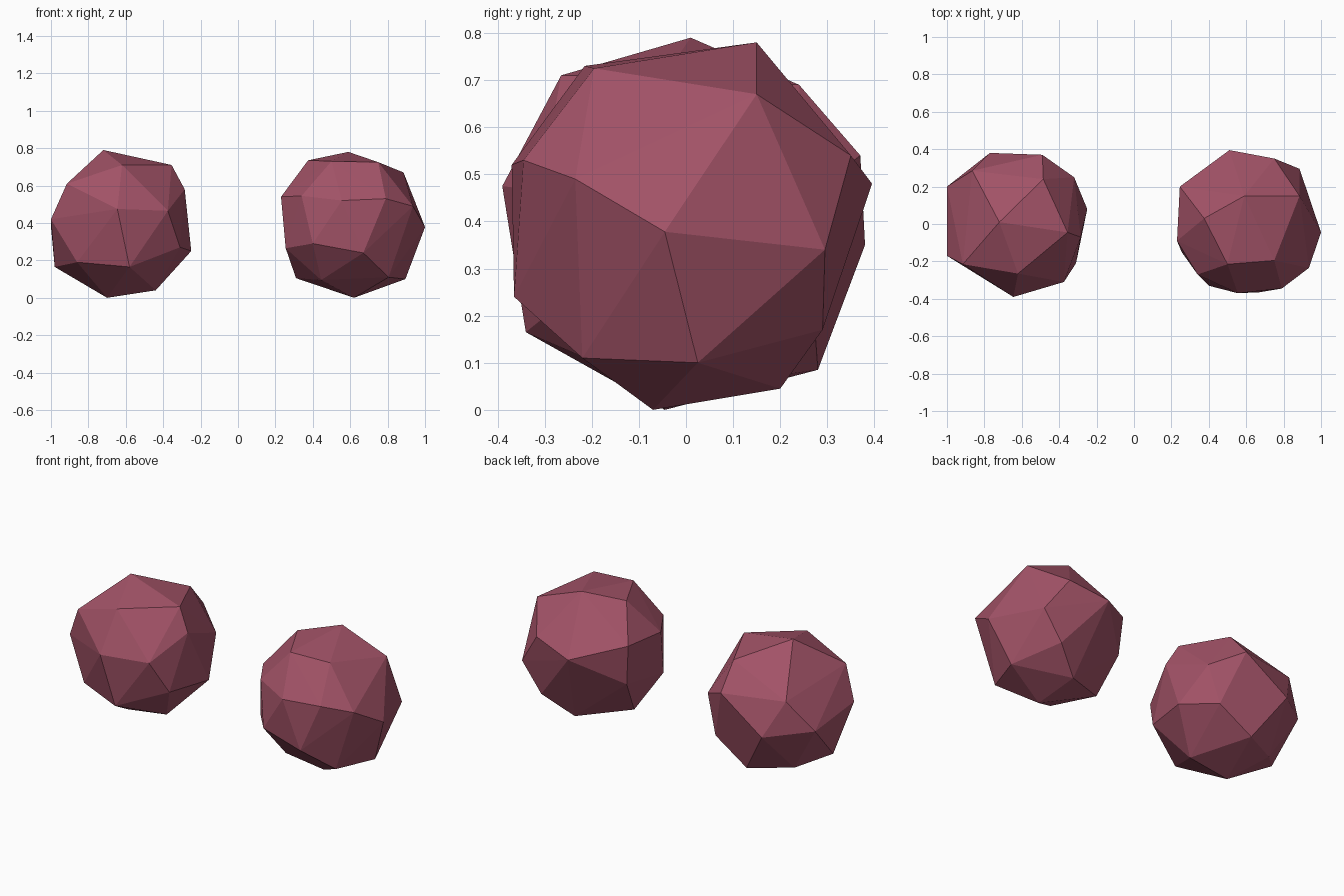
import bpy, bmesh

mat = bpy.data.materials.new("dusty rose")
mat.diffuse_color = (0.36, 0.085, 0.135, 1)

# Corner points of each rough-cut ball; the faces come from the convex hull
left_corners = [
    (-.72, .01, .79), (-.355, -.045, .71), (-.62, -.265, .71), (-.485, .24, .69),
    (-.645, -.39, .475), (-.375, -.31, .465), (-.285, -.07, .58), (-.915, -.215, .61),
    (-1, -.17, .42), (-1, .2, .38), (-.865, .285, .555), (-.77, .38, .35),
    (-.49, .37, .54), (-.32, .25, .45), (-.25, .08, .25), (-.31, -.21, .27),
    (-.385, .27, .22), (-.60, .28, .085), (-.83, .155, .10), (-.98, 0, .165),
    (-.86, -.235, .19), (-.58, -.34, .165), (-.44, -.05, .04), (-.70, -.045, 0)]

right_corners = [
    (.59, .15, .78), (.885, .15, .67), (.375, .03, .735), (.50, -.215, .73),
    (.75, -.195, .725), (.23, -.09, .54), (.34, -.27, .545), (.555, -.37, .52),
    (.79, -.345, .53), (.935, -.235, .49), (1, -.045, .378), (.67, -.365, .24),
    (.40, -.33, .29), (.445, -.18, .095), (.805, -.22, .11), (.895, .025, .10),
    (.62, -.07, 0), (.31, .05, .105), (.255, -.15, .265), (.265, .185, .32),
    (.245, .20, .56), (.51, .395, .48), (.75, .35, .54), (.885, .295, .34),
    (.76, .29, .17), (.60, .20, .045)]


def faceted_ball(name, corners):
    bm = bmesh.new()
    for p in corners:
        bm.verts.new(p)
    bmesh.ops.convex_hull(bm, input=bm.verts[:])
    loose = [v for v in bm.verts if not v.link_faces]
    bmesh.ops.delete(bm, geom=loose, context='VERTS')
    bmesh.ops.recalc_face_normals(bm, faces=bm.faces[:])
    mesh = bpy.data.meshes.new(name)
    bm.to_mesh(mesh)
    bm.free()
    mesh.materials.append(mat)
    ob = bpy.data.objects.new(name, mesh)
    bpy.context.collection.objects.link(ob)


faceted_ball("left_ball", left_corners)
faceted_ball("right_ball", right_corners)
